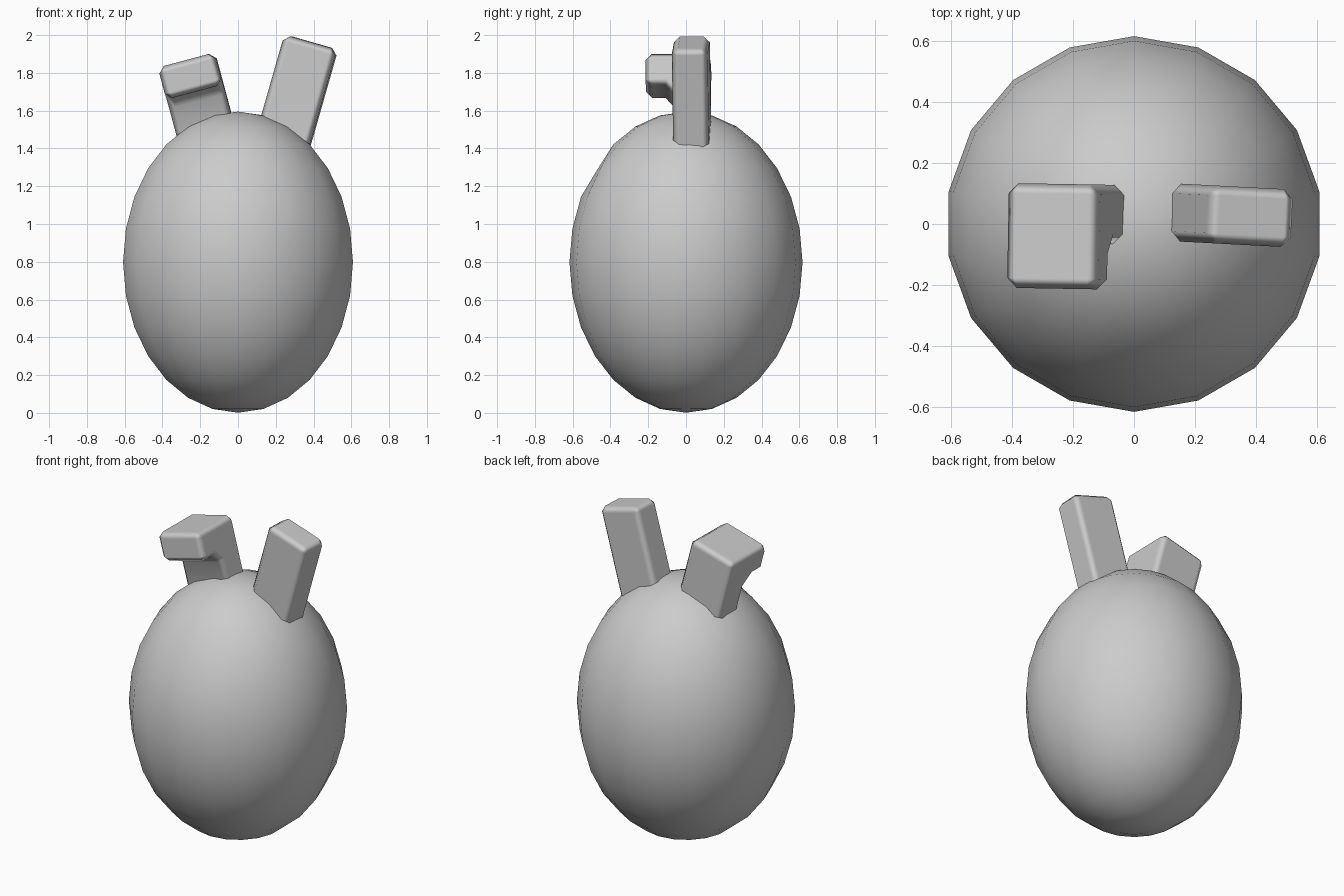
import bpy, bmesh, math
from mathutils import Matrix, Vector

if "Cube" in bpy.data.objects:
    bpy.data.objects.remove(bpy.data.objects["Cube"])


def add_object(name, bm):
    bmesh.ops.recalc_face_normals(bm, faces=bm.faces)
    mesh = bpy.data.meshes.new(name)
    bm.to_mesh(mesh)
    bm.free()
    mesh.polygons.foreach_set("use_smooth", [True] * len(mesh.polygons))
    obj = bpy.data.objects.new(name, mesh)
    bpy.context.collection.objects.link(obj)
    return obj


def ear(name, profile, width, top, tilt, turn):
    """Extrude a (y, z) side profile along x; local origin is the middle of the top edge."""
    bm = bmesh.new()
    face = bm.faces.new([bm.verts.new((-width / 2, y, z)) for y, z in profile])
    ext = bmesh.ops.extrude_face_region(bm, geom=[face])
    moved = [g for g in ext["geom"] if isinstance(g, bmesh.types.BMVert)]
    bmesh.ops.translate(bm, verts=moved, vec=(width, 0, 0))
    bm.transform(Matrix.Translation(top)
                 @ Matrix.Rotation(math.radians(turn), 4, 'Z')
                 @ Matrix.Rotation(math.radians(tilt), 4, 'Y'))
    obj = add_object(name, bm)
    bevel = obj.modifiers.new("Bevel", 'BEVEL')
    bevel.width = 0.033
    bevel.segments = 1
    bevel.limit_method = 'ANGLE'
    bevel.angle_limit = math.radians(50)
    bevel.harden_normals = True
    return obj


# Egg-shaped body with a shallow dent high on the front
bm = bmesh.new()
bmesh.ops.create_uvsphere(bm, u_segments=18, v_segments=14, radius=1)
bm.transform(Matrix.Translation((0, 0, 0.798)) @ Matrix.Diagonal((0.618, 0.617, 0.797, 1)))
for v in bm.verts:
    if (v.co - Vector((0, -0.48, 1.29))).length < 0.08:
        v.co += Vector((0, 0.012, -0.008))
add_object("body", bm)

# Upright ear
ear("upright_ear", [(0.095, 0), (-0.095, 0), (-0.095, -0.78), (0.095, -0.78)],
    0.29, (0.388, 0.025, 1.963), 16, -3)

# Ear folded forward at the tip
ear("folded_ear",
    [(0.132, 0), (-0.212, 0), (-0.212, -0.175), (-0.11, -0.175),
     (-0.062, -0.225), (-0.062, -0.6), (0.132, -0.6)],
    0.31, (-0.272, 0.0, 1.868), -15, -1)
